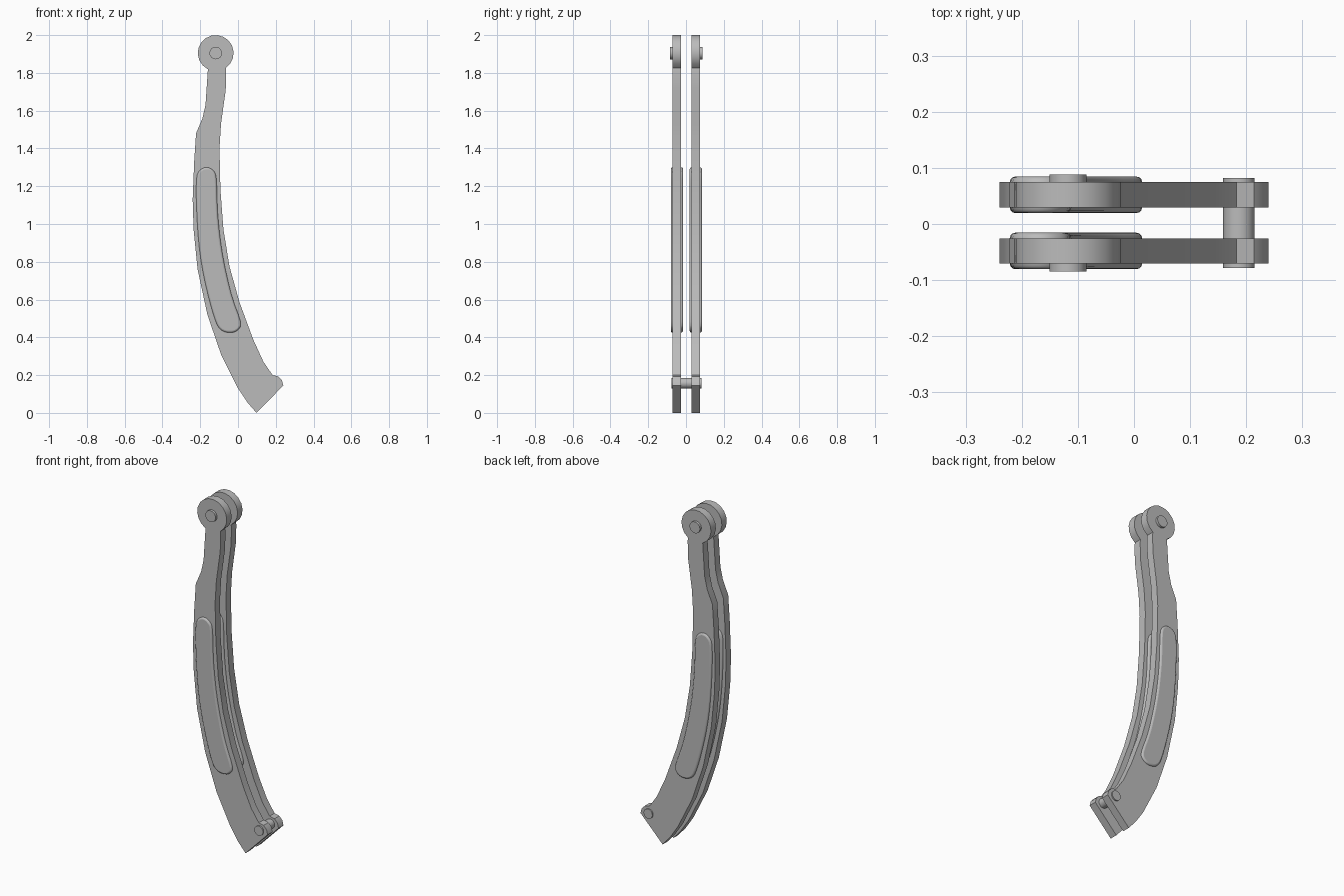
import bpy, bmesh, math
from mathutils import Vector

cube = bpy.data.objects.get("Cube")
if cube:
    bpy.data.objects.remove(cube)

MID_Y = 0.002              # plane midway between the two plates
EYE = Vector((-0.118, 1.905))   # upper pivot centre (x, z)
EYE_R = 0.095

grey = bpy.data.materials.new("satin grey")
grey.use_nodes = True
grey.diffuse_color = (0.5, 0.5, 0.5, 1)
grey.node_tree.nodes["Principled BSDF"].inputs["Base Color"].default_value = (0.5, 0.5, 0.5, 1)


def extrude_outline(name, outline, y0, y1, mirror=True, bevel=0):
    """Extrude an x-z outline along y, optionally mirrored to the other plate."""
    bm = bmesh.new()
    face = bm.faces.new([bm.verts.new((x, y0, z)) for x, z in outline])
    ext = bmesh.ops.extrude_face_region(bm, geom=[face])["geom"]
    moved = [g for g in ext if isinstance(g, bmesh.types.BMVert)]
    bmesh.ops.translate(bm, verts=moved, vec=(0, y1 - y0, 0))
    bmesh.ops.recalc_face_normals(bm, faces=bm.faces)
    mesh = bpy.data.meshes.new(name)
    bm.to_mesh(mesh)
    bm.free()
    mesh.materials.append(grey)
    obj = bpy.data.objects.new(name, mesh)
    obj.location.y = MID_Y
    bpy.context.collection.objects.link(obj)
    if bevel:
        mod = obj.modifiers.new("rounded rim", 'BEVEL')
        mod.width = bevel
        mod.segments = 3
        mod.limit_method = 'ANGLE'
        mod.angle_limit = math.radians(60)
    if mirror:
        mod = obj.modifiers.new("other side", 'MIRROR')
        mod.use_axis = (False, True, False)
    bpy.ops.object.select_all(action='DESELECT')
    obj.select_set(True)
    bpy.context.view_layer.objects.active = obj
    bpy.ops.object.shade_smooth_by_angle(angle=math.radians(32))
    return obj


def arc(centre, radius, start, end, steps):
    angles = [math.radians(start + (end - start) * i / steps) for i in range(steps + 1)]
    return [(centre[0] + radius * math.cos(a), centre[1] + radius * math.sin(a)) for a in angles]


def smooth_loop(points, steps=3):
    """Closed Catmull-Rom curve through the points."""
    p = [Vector(q) for q in points]
    n, out = len(p), []
    for i in range(n):
        a, b, c, d = p[i - 1], p[i], p[(i + 1) % n], p[(i + 2) % n]
        for k in range(steps):
            t = k / steps
            out.append(0.5 * (2 * b + (c - a) * t + (2 * a - 5 * b + 4 * c - d) * t ** 2
                              + (3 * b - a - 3 * c + d) * t ** 3))
    return out


# Curved side plates, with a round eye at the top and a slanted foot
outer_edge = [(-0.16, 1.81), (-0.172, 1.63), (-0.188, 1.56), (-0.222, 1.48), (-0.232, 1.33),
              (-0.24, 1.13), (-0.235, 0.97), (-0.214, 0.76), (-0.162, 0.52),
              (-0.09, 0.31), (0, 0.13), (0.05, 0.055), (0.098, 0)]
inner_edge = [(0.24, 0.145), (0.233, 0.172), (0.214, 0.193), (0.183, 0.2), (0.135, 0.27),
              (0.082, 0.385), (0.008, 0.585), (-0.045, 0.775), (-0.077, 0.97),
              (-0.093, 1.18), (-0.098, 1.4), (-0.09, 1.53), (-0.065, 1.71), (-0.063, 1.81)]
eye = arc(EYE, EYE_R, -56, 244, 15)
extrude_outline("side_plates", outer_edge + inner_edge + eye, 0.0275, 0.0725)

# Raised grip pads showing on both faces of each plate
pad = [(-0.22, 1.235), (-0.219, 1.075), (-0.204, 0.865), (-0.172, 0.68), (-0.122, 0.495),
       (-0.087, 0.437), (-0.035, 0.425), (0.002, 0.442), (0.013, 0.485), (-0.035, 0.627),
       (-0.082, 0.84), (-0.107, 1.05), (-0.114, 1.235), (-0.131, 1.283),
       (-0.167, 1.3), (-0.203, 1.283)]
extrude_outline("grip_pads", smooth_loop(pad), 0.0175, 0.0825, bevel=0.01)

# Upper pivot studs on the outer faces
extrude_outline("upper_studs", arc(EYE, 0.033, 0, 345, 23), 0.04, 0.0865)

# Lower cross pin joining both plates
extrude_outline("lower_cross_pin", arc((0.187, 0.157), 0.028, 0, 345, 23), -0.08, 0.08, mirror=False)
